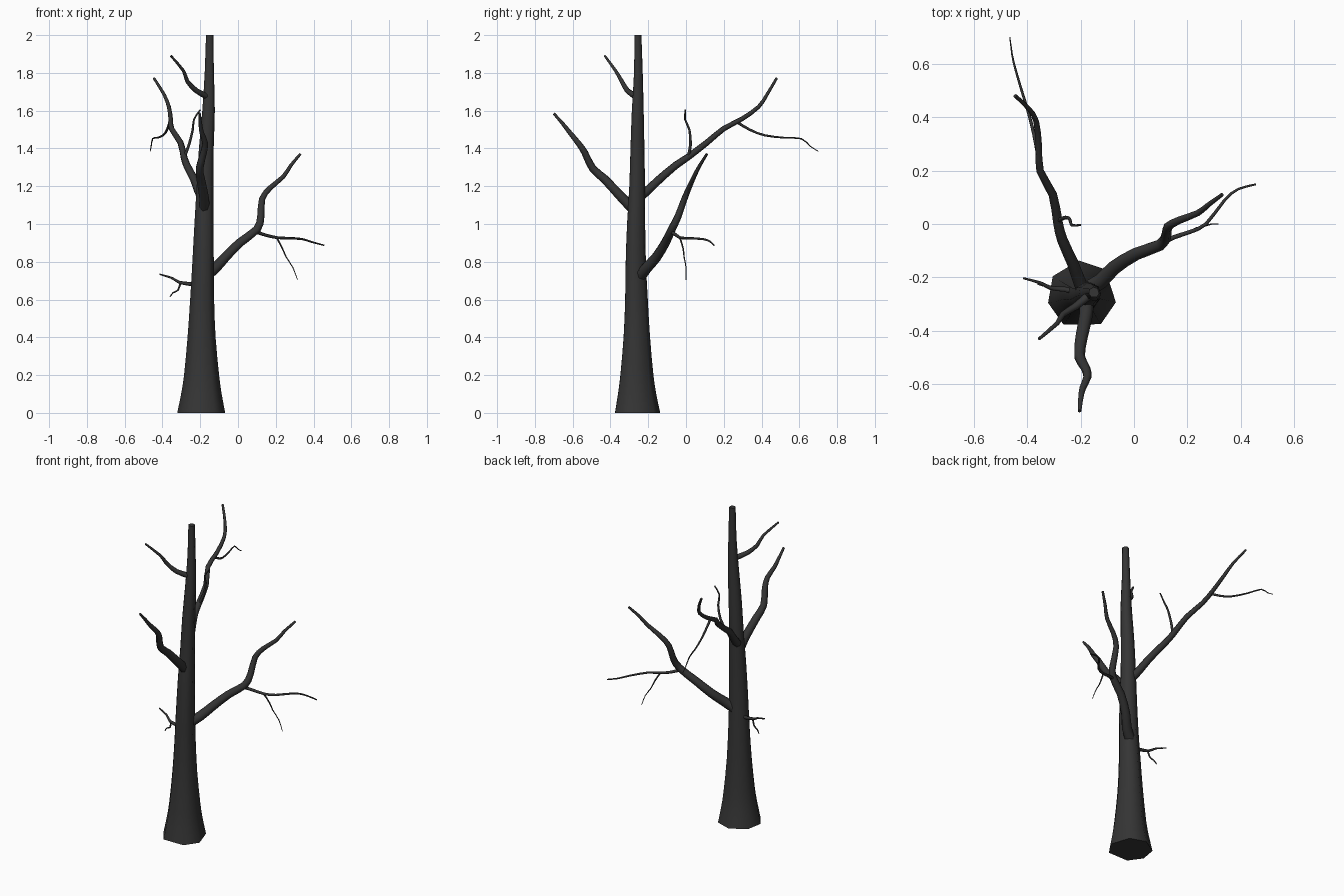
import bpy, bmesh, math
from mathutils import Vector

bark = bpy.data.materials.new("dark_bark")
bark.diffuse_color = (0.035, 0.035, 0.035, 1)


def spline(pts, steps):
    """Smooth path through the points (position and radius together)."""
    p = [Vector(q) for q in pts]
    p = [2 * p[0] - p[1]] + p + [2 * p[-1] - p[-2]]
    out = []
    for i in range(1, len(p) - 2):
        a, b, c, d = p[i - 1:i + 3]
        for k in range(steps):
            t = k / steps
            out.append(0.5 * (2 * b + (c - a) * t + (2 * a - 5 * b + 4 * c - d) * t * t
                              + (3 * b - a - 3 * c + d) * t ** 3))
    return out + [p[-2]]


def tube(name, path, angles, upright=False):
    """Skin a list of (x, y, z, radius) with rings and cap both ends."""
    bm = bmesh.new()
    rings, u = [], None
    for i, q in enumerate(path):
        a, b = path[max(i - 1, 0)], path[min(i + 1, len(path) - 1)]
        t = Vector((0, 0, 1)) if upright else (b.xyz - a.xyz).normalized()
        if u is None:
            u = Vector((1, 0, 0)) if abs(t.x) < 0.8 else Vector((0, 1, 0))
        u = (u - t * u.dot(t)).normalized()
        v = t.cross(u)
        rings.append([bm.verts.new(q.xyz + q.w * (u * math.cos(g) + v * math.sin(g)))
                      for g in angles])
    n = len(angles)
    for r0, r1 in zip(rings, rings[1:]):
        for j in range(n):
            bm.faces.new((r0[j], r0[(j + 1) % n], r1[(j + 1) % n], r1[j]))
    bm.faces.new(rings[0][::-1])
    bm.faces.new(rings[-1])
    for f in bm.faces:
        f.smooth = len(f.verts) == 4
    me = bpy.data.meshes.new(name)
    bm.to_mesh(me)
    bm.free()
    me.materials.append(bark)
    ob = bpy.data.objects.new(name, me)
    bpy.context.collection.objects.link(ob)


def branch(name, pts, r0, r1, sides=7):
    n = len(pts) - 1
    path = [(*p, r0 + (r1 - r0) * i / n) for i, p in enumerate(pts)]
    tube(name, spline(path, 2), [2 * math.pi * k / sides for k in range(sides)])


# Trunk: uneven seven-sided section with a flared foot
trunk = [(-.195, -.266, 0, .130), (-.194, -.267, .1, .110), (-.193, -.267, .2, .095),
         (-.193, -.266, .4, .076), (-.190, -.267, .6, .065), (-.185, -.270, .8, .058),
         (-.180, -.268, 1.0, .052), (-.175, -.262, 1.2, .045), (-.168, -.260, 1.4, .040),
         (-.156, -.258, 1.6, .034), (-.152, -.254, 1.8, .025), (-.150, -.256, 2.0, .020)]
tube("trunk", spline(trunk, 2),
     [math.radians(a) for a in (-57, -12, 48, 95, 147, 193, 238)], upright=True)

# Right branch and its twigs
branch("right_branch", [(-.175, -.245, .72), (-.12, -.21, .765), (-.07, -.16, .82),
       (.01, -.11, .90), (.10, -.077, .97), (.12, -.045, 1.035), (.127, -.01, 1.13),
       (.17, .015, 1.19), (.24, .042, 1.25), (.28, .073, 1.31), (.33, .11, 1.37)], .032, .007)
branch("right_twig", [(.09, -.08, .96), (.15, -.05, .94), (.21, -.03, .927), (.27, 0, .925),
       (.34, .09, .92), (.39, .13, .905), (.456, .148, .887)], .010, .004, 5)
branch("right_hanging_twig", [(.205, -.032, .927), (.235, -.015, .87), (.255, -.01, .825),
       (.29, 0, .77), (.315, 0, .705)], .005, .002, 5)

# Back branch and its twigs
branch("back_branch", [(-.19, -.25, 1.14), (-.21, -.20, 1.18), (-.232, -.14, 1.237),
       (-.27, -.055, 1.31), (-.286, .01, 1.354), (-.305, .113, 1.433), (-.352, .20, 1.505),
       (-.357, .294, 1.555), (-.366, .384, 1.62), (-.392, .43, 1.687), (-.445, .48, 1.772)],
       .026, .007)
branch("back_rising_twig", [(-.287, .01, 1.35), (-.26, .024, 1.42), (-.24, .018, 1.50),
       (-.233, -.005, 1.555), (-.20, -.003, 1.605)], .009, .004, 5)
branch("back_twig", [(-.36, .26, 1.545), (-.375, .336, 1.50), (-.395, .415, 1.47),
       (-.427, .52, 1.457), (-.452, .61, 1.452), (-.46, .66, 1.41), (-.465, .70, 1.385)],
       .008, .002, 5)

# Front branch
branch("front_branch", [(-.18, -.28, 1.08), (-.18, -.34, 1.14), (-.198, -.43, 1.237),
       (-.204, -.495, 1.295), (-.182, -.537, 1.38), (-.175, -.574, 1.433),
       (-.193, -.617, 1.486), (-.20, -.655, 1.534), (-.204, -.70, 1.585)], .029, .007)

# Upper left branch
branch("upper_branch", [(-.165, -.265, 1.675), (-.22, -.31, 1.705), (-.268, -.34, 1.755),
       (-.288, -.372, 1.81), (-.355, -.43, 1.89)], .017, .006)

# Low left twig with a small offshoot
branch("low_left_twig", [(-.20, -.26, .675), (-.26, -.245, .683), (-.312, -.24, .692),
       (-.352, -.22, .715), (-.415, -.203, .734)], .013, .004, 5)
branch("low_left_offshoot", [(-.305, -.24, .69), (-.318, -.235, .65), (-.343, -.23, .637),
       (-.36, -.225, .615)], .006, .003, 5)
